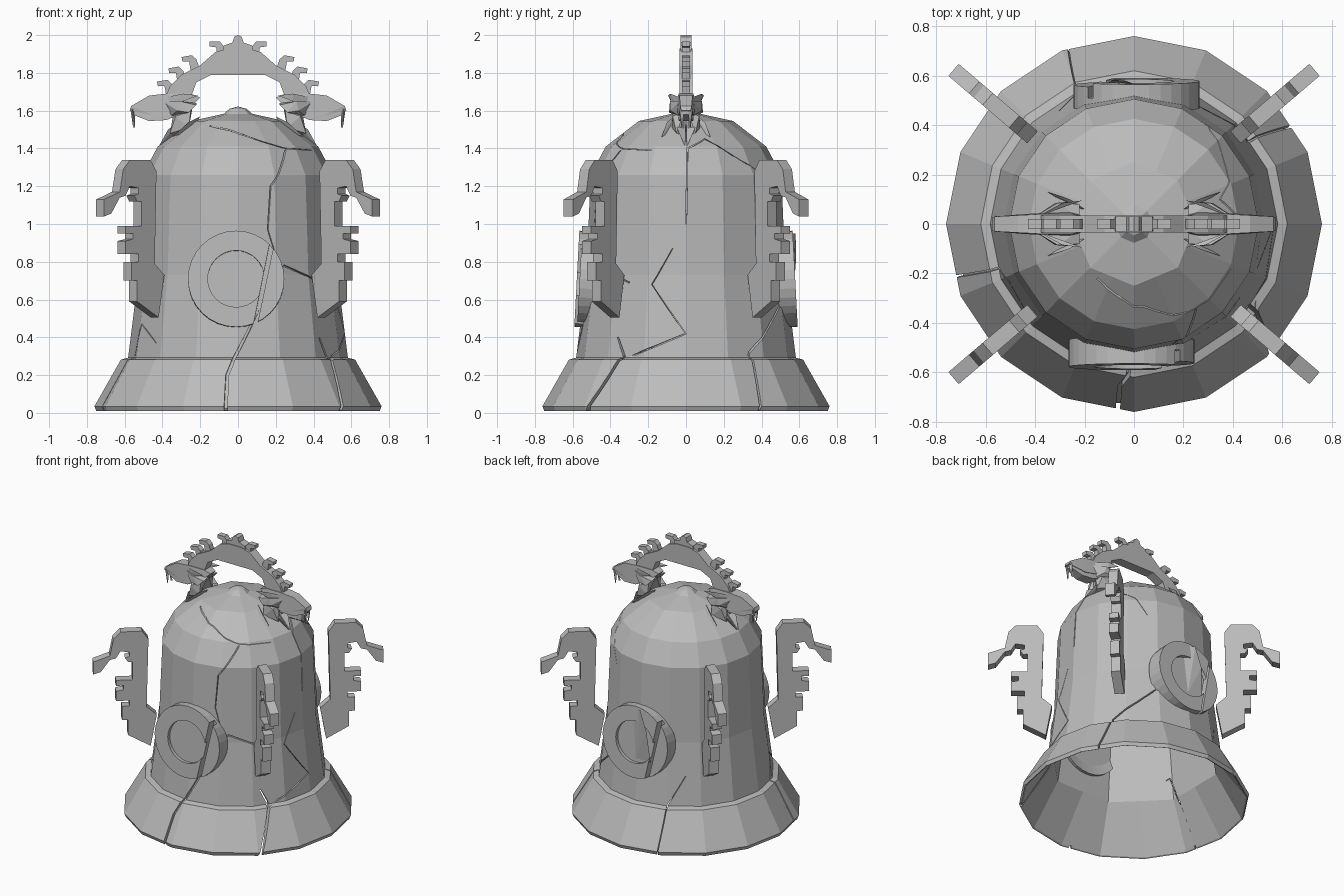
import bpy, bmesh, math
from mathutils import Matrix, Vector

if "Cube" in bpy.data.objects:
    bpy.data.objects.remove(bpy.data.objects["Cube"])

grey = bpy.data.materials.new("weathered_grey")
grey.use_nodes = True
grey.diffuse_color = (0.5, 0.5, 0.5, 1)
grey.node_tree.nodes["Principled BSDF"].inputs["Base Color"].default_value = (0.5, 0.5, 0.5, 1)


def finish(name, bm, matrix=None, mirror=False):
    bmesh.ops.remove_doubles(bm, verts=bm.verts, dist=0.0005)
    bmesh.ops.recalc_face_normals(bm, faces=bm.faces)
    mesh = bpy.data.meshes.new(name)
    bm.to_mesh(mesh)
    bm.free()
    mesh.materials.append(grey)
    obj = bpy.data.objects.new(name, mesh)
    bpy.context.collection.objects.link(obj)
    if matrix:
        obj.matrix_world = matrix
    if mirror:
        obj.modifiers.new("Mirror", "MIRROR")
    return obj


def lathe(name, profile, sides, matrix=None):
    """Turn (radius, height, flat) points; flat 1 or 2 drops the odd or even corners."""
    bm = bmesh.new()
    rings = []
    for r, z, flat in profile:
        ring = []
        for i in range(sides):
            a = math.tau * i / sides
            s = r * math.cos(math.tau / sides) if flat and (i + flat) % 2 == 0 else r
            ring.append(bm.verts.new((s * math.sin(a), -s * math.cos(a), z)))
        rings.append(ring)
    for a, b in zip(rings, rings[1:]):
        for i in range(sides):
            j = (i + 1) % sides
            bm.faces.new((a[i], a[j], b[j], b[i]))
    return finish(name, bm, matrix)


def plate(name, points, thick, matrix=None, mirror=False):
    """Outline in x and z, extruded evenly along y."""
    bm = bmesh.new()
    face = bm.faces.new([bm.verts.new((x, -thick / 2, z)) for x, z in points])
    grown = bmesh.ops.extrude_face_region(bm, geom=[face])["geom"]
    moved = [g for g in grown if isinstance(g, bmesh.types.BMVert)]
    bmesh.ops.translate(bm, verts=moved, vec=(0, thick, 0))
    return finish(name, bm, matrix, mirror)


def hull(name, points, matrix=None, mirror=False):
    bm = bmesh.new()
    for p in points:
        bm.verts.new(p)
    bmesh.ops.convex_hull(bm, input=bm.verts)
    return finish(name, bm, matrix, mirror)


def cut(target, cutter):
    cutter.hide_render = True
    mod = target.modifiers.new("Cut", "BOOLEAN")
    mod.operation, mod.solver, mod.object = "DIFFERENCE", "EXACT", cutter
    mod.use_self = True
    bpy.context.view_layer.update()
    bpy.context.view_layer.objects.active = target
    bpy.ops.object.modifier_apply(modifier=mod.name)
    bpy.data.objects.remove(cutter)


# Bell shell, sixteen sided outside and eight sided inside, with a faceted dome
outer = [(0.75, 0.01, 0), (0.76, 0.035, 0), (0.62, 0.282, 0), (0.582, 0.292, 0),
         (0.527, 0.73, 0), (0.505, 1.26, 0), (0.425, 1.41, 0), (0.25, 1.545, 1), (0, 1.6, 0)]
inner = [(0, 1.56, 0), (0.23, 1.51, 1), (0.41, 1.38, 2), (0.48, 1.24, 2),
         (0.505, 0.73, 2), (0.565, 0.32, 2), (0.74, 0.015, 0), (0.75, 0.01, 0)]
bell = lathe("bell_body", outer + inner, 16)


def radius(z):
    for (r0, z0, _), (r1, z1, _) in zip(outer, outer[1:]):
        if z <= z1:
            return r0 + (r1 - r0) * max(0, (z - z0) / (z1 - z0))
    return 0.1


def crack(bm, path, width, depth):
    """Ribbon cutter that follows the shell through (angle, height) points."""
    steps = 4
    pts = [(a0 + (a1 - a0) * k / steps, z0 + (z1 - z0) * k / steps)
           for (a0, z0), (a1, z1) in zip(path, path[1:]) for k in range(steps)]
    pts.append(path[-1])
    rings = []
    for i, (a, z) in enumerate(pts):
        p, q = pts[max(i - 1, 0)], pts[min(i + 1, len(pts) - 1)]
        r = radius(z)
        side = Vector((p[1] - q[1], math.radians(q[0] - p[0]) * r)).normalized()
        side *= width * (1 - 0.6 * i / len(pts)) / 2
        ring = []
        for s, off in ((1, -depth), (-1, -depth), (-1, 0.05), (1, 0.05)):
            t, h = math.radians(a) + s * side.x / r, z + s * side.y
            d = radius(h) + off
            ring.append(bm.verts.new((d * math.sin(t), -d * math.cos(t), h)))
        rings.append(ring)
    bm.faces.new(rings[0])
    bm.faces.new(rings[-1])
    for a, b in zip(rings, rings[1:]):
        for i in range(4):
            j = (i + 1) % 4
            bm.faces.new((a[i], a[j], b[j], b[i]))


# Cracks running up the shell
cracks = [
    ([(-5, -0.03), (-5, 0.2), (-2, 0.29), (6, 0.44), (18, 0.68), (28, 0.78), (55, 0.69)], 0.018, 0.03),
    ([(45, -0.03), (55, 0.3), (50, 0.4)], 0.02, 0.1),
    ([(55, 0.28), (90, 0.42), (70, 0.68), (82, 0.87)], 0.007, 0.025),
    ([(36, 1.39), (20, 1.2), (18, 0.97), (24, 0.79)], 0.007, 0.025),
    ([(-34, 1.52), (-9, 1.498), (8, 1.465), (22, 1.43), (36, 1.4), (65, 1.39)], 0.006, 0.025),
    ([(-74, -0.03), (-72, 0.29), (-66, 0.47), (-50, 0.37)], 0.01, 0.03),
    ([(121, -0.03), (126, 0.32), (155, 0.56), (160, 0.68)], 0.012, 0.03),
    ([(90, 1.0), (91, 1.4), (106, 1.45), (141, 1.28), (150, 1.15)], 0.006, 0.025),
    ([(200, -0.03), (203, 0.3), (215, 0.5)], 0.006, 0.025),
]
for path, width, depth in cracks:
    bm = bmesh.new()
    crack(bm, path, width, depth)
    cut(bell, finish("crack_cutter", bm))

# Low boss on the crown
lathe("crown_boss", [(0, 1.57, 0), (0.08, 1.58, 0), (0.045, 1.61, 0), (0, 1.622, 0)], 8)

# Round medallions on front and back, each split by a diagonal break
ring = [(0, -0.08, 0), (0.12, -0.08, 0), (0.255, -0.11, 0), (0.255, 0, 0),
        (0.15, 0, 0), (0.15, -0.025, 0), (0, -0.025, 0)]
for name, turn in (("front", 0), ("back", math.pi)):
    place = (Matrix.Rotation(turn, 4, "Z") @ Matrix.Translation((-0.01, -0.578, 0.71))
             @ Matrix.Rotation(math.radians(87), 4, "X"))
    medallion = lathe(name + "_medallion", ring, 32, place)
    cut(medallion, hull("break_cutter", [(x, y, z) for z in (-0.06, 0.1) for x, y in
                                         ((0.2, 0.3), (0.225, 0.3), (0.1, -0.3), (0.08, -0.3))], place))
    cut(medallion, hull("chip_cutter", [(x, y, z) for z in (-0.015, 0.1) for x, y in
                                        ((0.21, 0.3), (0.4, 0.3), (0.4, -0.3), (0.09, -0.3))], place))
# Loose shard on the back medallion
hull("back_shard", [(0, 0.03, -0.02), (0.05, 0.24, 0.015), (-0.03, 0.24, -0.02),
                    (0.12, -0.12, -0.02), (0.1, 0.1, 0.01), (0, -0.12, -0.02)], place)

# Four beaked side brackets
bracket = [(0.58, 0.505), (0.54, 0.73), (0.607, 0.79), (0.595, 1.28), (0.637, 1.34), (0.778, 1.34),
           (0.826, 1.29), (0.85, 1.17), (0.96, 1.13), (0.96, 1.04), (0.91, 1.055), (0.85, 1.14),
           (0.81, 1.15), (0.78, 1.2), (0.72, 1.19), (0.72, 1.16), (0.75, 1.15), (0.73, 1.12),
           (0.7, 1.12), (0.7, 0.99), (0.81, 0.99), (0.81, 0.95), (0.76, 0.95), (0.76, 0.92),
           (0.81, 0.91), (0.81, 0.84), (0.72, 0.84), (0.72, 0.8), (0.77, 0.8), (0.77, 0.7),
           (0.73, 0.7), (0.73, 0.59)]
for name, angle in (("back_left", 40.5), ("back_right", 139.5),
                    ("front_right", 220.5), ("front_left", 319.5)):
    plate(name + "_bracket", bracket, 0.064, Matrix.Rotation(math.radians(angle), 4, "Z"))

# Arched top handle
arc = [(0.39, 1.66), (0.36, 1.73), (0.3, 1.79), (0.2, 1.84), (0.12, 1.91), (0.05, 1.93)]
under = [(0.14, 1.79), (0.22, 1.75), (0.25, 1.67)]
plate("handle_arch", arc + [(-x, z) for x, z in reversed(arc)]
      + [(-x, z) for x, z in reversed(under)] + under, 0.07)
crest = [(0.08, 1.9), (0.075, 1.945), (0.03, 1.96), (0.02, 1.99), (0, 2.0)]
plate("handle_crest", crest + [(-x, z) for x, z in reversed(crest[:-1])], 0.06)

# Hooked spines along the arch
hook = [(-0.025, -0.03), (-0.015, 0.03), (0.005, 0.055), (0.06, 0.055), (0.06, 0.03), (0.025, 0.025), (0.025, -0.03)]
for i, (x, z, tilt) in enumerate([(0.09, 1.91, 0), (0.23, 1.84, 10), (0.3, 1.78, 10), (0.36, 1.71, 10)]):
    t = math.radians(tilt)
    pts = [(x + u * math.cos(t) + v * math.sin(t), z + v * math.cos(t) - u * math.sin(t)) for u, v in hook]
    plate("spine_%d" % (i + 1), pts, 0.04, mirror=True)


def both(points):
    return [(x, s * y, z) for x, y, z in points for s in (1, -1)]


# Beast heads at both ends of the handle
hull("upper_snout", both([(0.575, 0.025, 1.6), (0.565, 0.03, 1.625), (0.47, 0.035, 1.68), (0.38, 0.04, 1.69),
                          (0.25, 0.04, 1.69), (0.2, 0.03, 1.67), (0.26, 0.05, 1.61), (0.45, 0.04, 1.575)]), mirror=True)
hull("lower_jaw", both([(0.56, 0.02, 1.58), (0.56, 0.02, 1.6), (0.47, 0.035, 1.545), (0.38, 0.04, 1.55),
                        (0.26, 0.035, 1.6), (0.27, 0.04, 1.63), (0.45, 0.035, 1.6)]), mirror=True)

# Fangs, horns, legs and claws on both sides of each head
for name, s in (("front", -1), ("back", 1)):
    def part(label, points):
        hull(name + "_" + label, [(x, s * y, z) for x, y, z in points], mirror=True)
    part("fang", [(0.545, 0.01, 1.61), (0.57, 0.01, 1.61), (0.56, 0.035, 1.61), (0.545, 0.025, 1.51), (0.555, 0.02, 1.51)])
    part("horn", [(0.39, 0.03, 1.67), (0.37, 0.04, 1.62), (0.29, 0.085, 1.69), (0.29, 0.08, 1.65), (0.21, 0.095, 1.68)])
    part("cheek", [(0.4, 0.03, 1.65), (0.36, 0.03, 1.57), (0.26, 0.09, 1.59), (0.32, 0.085, 1.6),
                   (0.31, 0.085, 1.65), (0.22, 0.08, 1.63), (0.22, 0.03, 1.64)])
    part("leg", [(0.34, 0.01, 1.6), (0.24, 0.01, 1.62), (0.25, 0.07, 1.6), (0.33, 0.07, 1.57),
                 (0.26, 0.075, 1.51), (0.36, 0.05, 1.48), (0.34, 0.01, 1.47)])
    part("outer_claw", [(0.2, 0.06, 1.57), (0.26, 0.1, 1.54), (0.35, 0.13, 1.46), (0.24, 0.06, 1.5)])
    part("inner_claw", [(0.28, 0, 1.57), (0.3, 0.06, 1.55), (0.37, 0.045, 1.5), (0.42, 0.005, 1.41), (0.3, 0, 1.48)])
